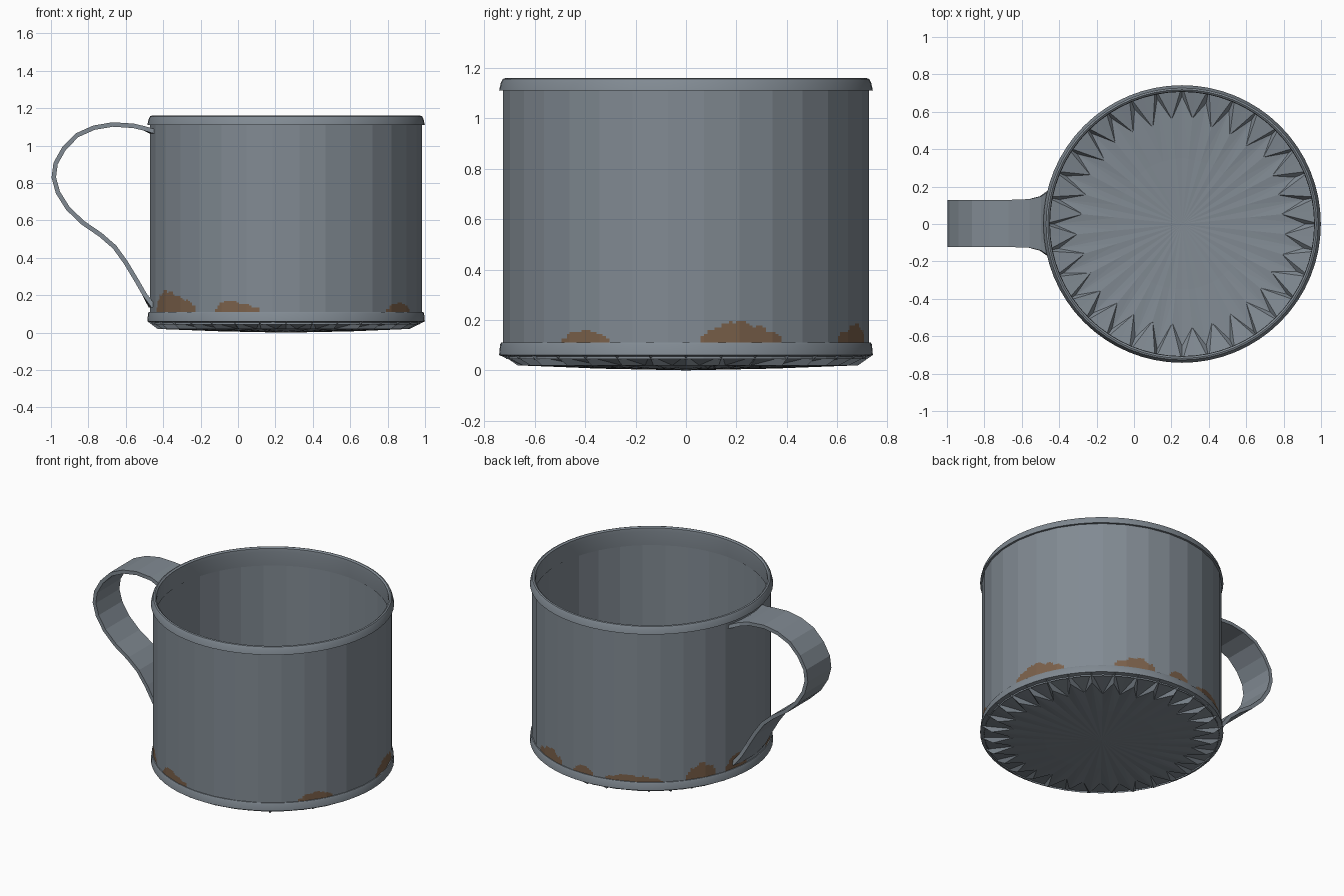
import bpy, bmesh, math, random
from math import sin, cos, pi, radians, degrees, sqrt, atan2

if "Cube" in bpy.data.objects:
    bpy.data.objects.remove(bpy.data.objects["Cube"])

random.seed(4)
CX = 0.257          # cup axis
SIDES = 32


def material(name, rgb):
    m = bpy.data.materials.new(name)
    m.diffuse_color = (*rgb, 1)
    m.use_nodes = True
    m.node_tree.nodes["Principled BSDF"].inputs["Base Color"].default_value = m.diffuse_color
    return m


tin = material("blue grey tin", (0.22, 0.255, 0.29))
rust = material("brown rust", (0.20, 0.12, 0.07))


def make_object(name, bm, mats=(tin,), smooth=None):
    me = bpy.data.meshes.new(name)
    bm.to_mesh(me)
    bm.free()
    ob = bpy.data.objects.new(name, me)
    bpy.context.collection.objects.link(ob)
    for m in mats:
        me.materials.append(m)
    if smooth:
        bpy.context.view_layer.objects.active = ob
        ob.select_set(True)
        bpy.ops.object.shade_smooth_by_angle(angle=radians(smooth))
        ob.select_set(False)
    return ob


def ring_angles(sub):
    """Points along the edges of a regular polygon: (angle, radius factor)."""
    step = 2 * pi / SIDES
    pts = []
    for i in range(SIDES):
        a, b = (i - 0.5) * step, (i + 0.5) * step
        for j in range(sub):
            t = j / sub
            x = cos(a) * (1 - t) + cos(b) * t
            y = sin(a) * (1 - t) + sin(b) * t
            pts.append((atan2(y, x), sqrt(x * x + y * y)))
    return pts


def lathe(profile, angles, closed=False):
    """Spin (radius, z) points about the cup axis."""
    bm = bmesh.new()
    rings = [[bm.verts.new((CX + r * k * cos(a), r * k * sin(a), z)) for a, k in angles]
             for r, z in profile]
    n = len(angles)
    pairs = list(zip(rings, rings[1:]))
    if closed:
        pairs.append((rings[-1], rings[0]))
    for lo, hi in pairs:
        for i in range(n):
            j = (i + 1) % n
            bm.faces.new((lo[i], lo[j], hi[j], hi[i]))
    return bm


# Outer wall: fine strip at the foot carries the rust patches
patches = [(-162, -132, .115, .3), (-121, -101, .06, .25), (-42.5, -25, .052, .5),
           (5, 31, .085, .4), (56, 77, .075, .6), (84, 96, .055, .5),
           (102, 130, .045, .4), (142, 158, .10, .5), (163, 178, .095, .5)]


def rust_height(deg):
    for a, b, h, peak in patches:
        if a < deg < b:
            t = (deg - a) / (b - a)
            u = t / peak if t < peak else (1 - t) / (1 - peak)
            wob = 0.07 * sin(deg * 1.1) + 0.05 * sin(deg * 2.7 + 1)
            return h * min(1.0, 0.25 + 0.8 * u ** 0.7 + wob)
    return 0


rows = [0.06] + [0.11 + 0.0085 * i for i in range(15)]
wall = lathe([(0.73, z) for z in rows] + [(0.73, 1.15)], ring_angles(10))
for f in wall.faces:
    c = f.calc_center_median()
    if 0.11 < c.z < 0.24:
        h = rust_height(degrees(atan2(c.y, c.x - CX)))
        f.material_index = 1 if c.z - 0.11 < h else 0
make_object("cup_wall_outer", wall, (tin, rust))

# Inner wall, facing inwards
inner = lathe([(0.718, 1.15), (0.718, 0.045)], ring_angles(1))
make_object("cup_wall_inner", inner)

# Rolled rim and foot band
round_ring = [(2 * pi * i / 64, 1) for i in range(64)]
rim = lathe([(0.725, 1.11), (0.742, 1.11), (0.735, 1.142), (0.727, 1.157), (0.718, 1.16),
             (0.708, 1.152), (0.706, 1.13), (0.712, 1.035), (0.72, 1.035)], round_ring, True)
bmesh.ops.recalc_face_normals(rim, faces=rim.faces)
make_object("rim", rim, smooth=35)
band = lathe([(0.715, 0.06), (0.742, 0.06), (0.738, 0.103), (0.734, 0.11), (0.715, 0.11)],
             round_ring, True)
bmesh.ops.recalc_face_normals(band, faces=band.faces)
make_object("foot_band", band, smooth=35)

# Pleated, slightly domed floor
bm = bmesh.new()
N = 64
center = bm.verts.new((CX, 0, 0))
mid, pleat, edge = [], [], []
for i in range(N):
    a = 2 * pi * i / N
    odd = i % 2

    def pt(r, z):
        return bm.verts.new((CX + r * cos(a), r * sin(a), z))

    mid.append(pt(0.35, 0.007 + 0.002 * odd))
    pleat.append(pt((0.55 if odd else 0.67) + random.uniform(-.02, .02), 0.02))
    edge.append(pt(0.74, 0.06))
for i in range(N):
    j = (i + 1) % N
    bm.faces.new((center, mid[j], mid[i]))
    for lo, hi in ((mid, pleat), (pleat, edge)):
        if i % 2:
            bm.faces.new((lo[i], lo[j], hi[j]))
            bm.faces.new((lo[i], hi[j], hi[i]))
        else:
            bm.faces.new((lo[i], lo[j], hi[i]))
            bm.faces.new((lo[j], hi[j], hi[i]))
bmesh.ops.recalc_face_normals(bm, faces=bm.faces)
make_object("pleated_floor", bm)

# Strap handle: (x, z, half width) along the path, flared ends hug the wall
path = [(None, 1.075, .185), (-.50, 1.092, .145), (-.56, 1.106, .13), (-.67, 1.113, .126),
        (-.77, 1.096, .125), (-.86, 1.056, .125), (-.93, .985, .125), (-.975, .905, .125),
        (-.985, .83, .125), (-.963, .75, .125), (-.91, .665, .125), (-.83, .588, .125),
        (-.735, .523, .125), (-.66, .458, .125), (-.60, .375, .125), (-.54, .275, .126),
        (-.50, .205, .135), (None, .14, .15)]
bm = bmesh.new()
grid = []
for x, z, w in path:
    row = []
    for k in range(-3, 4):
        y = w * k / 3
        hug = CX - sqrt(0.724 ** 2 - y * y)
        row.append(bm.verts.new((hug if x is None else x, y + 0.003, z)))
    grid.append(row)
for r0, r1 in zip(grid, grid[1:]):
    for k in range(6):
        bm.faces.new((r0[k], r0[k + 1], r1[k + 1], r1[k]))
bmesh.ops.recalc_face_normals(bm, faces=bm.faces)
handle = make_object("handle", bm)
sol = handle.modifiers.new("thickness", 'SOLIDIFY')
sol.thickness = 0.024
sol.offset = 0
